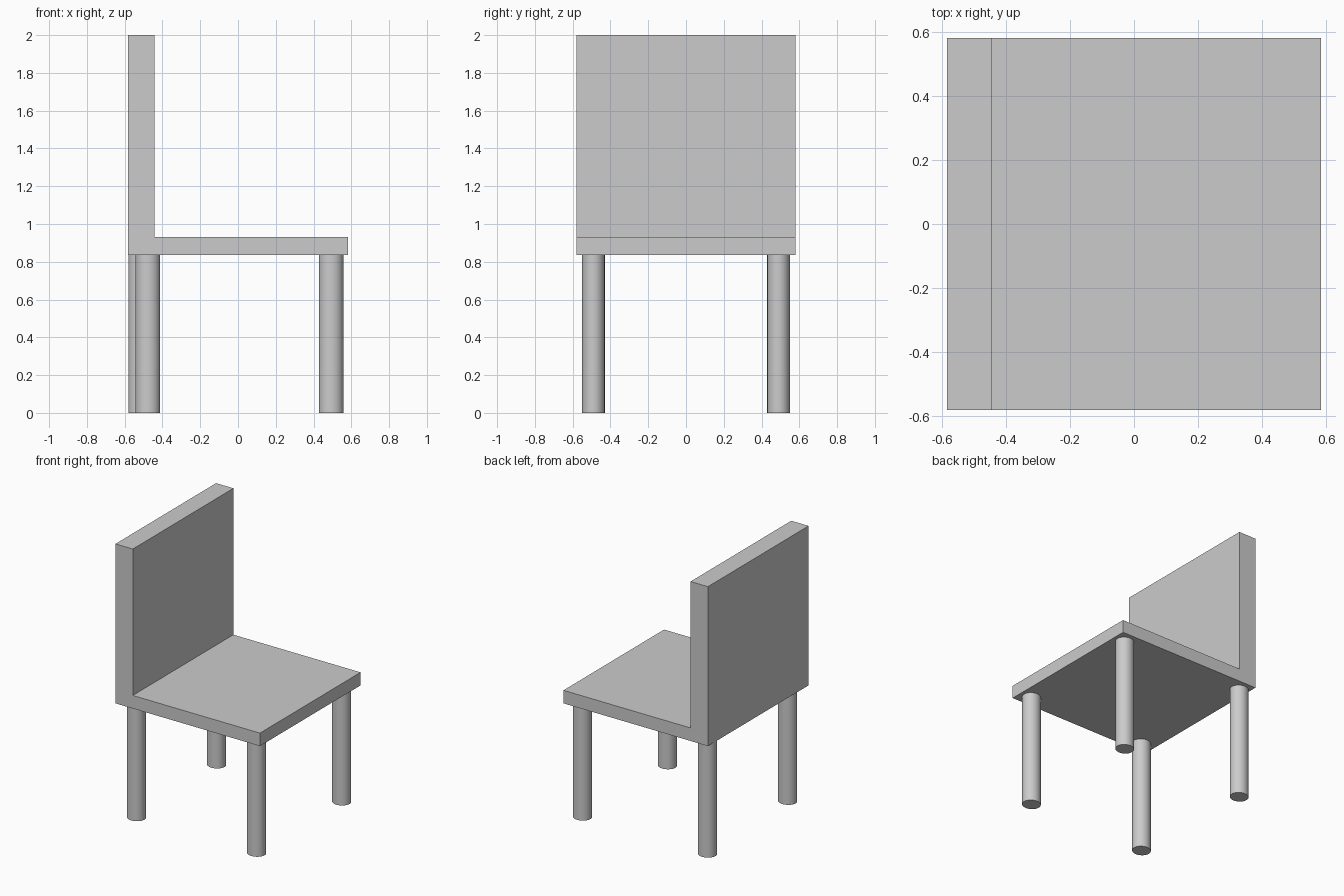
import bpy, bmesh

if "Cube" in bpy.data.objects:
    bpy.data.objects.remove(bpy.data.objects["Cube"])

W, D = 0.583, 0.58          # half width (x) and half depth (y)
SEAT_Z, SEAT_TOP = 0.837, 0.932

# Seat and backrest: one L-shaped profile extruded along y
profile = [(-W, SEAT_Z), (W, SEAT_Z), (W, SEAT_TOP),
           (-0.443, SEAT_TOP), (-0.443, 2.0), (-W, 2.0)]
bm = bmesh.new()
face = bm.faces.new([bm.verts.new((x, -D, z)) for x, z in profile])
ext = bmesh.ops.extrude_face_region(bm, geom=[face])
bmesh.ops.translate(bm, vec=(0, 2 * D, 0),
                    verts=[v for v in ext["geom"] if isinstance(v, bmesh.types.BMVert)])
bmesh.ops.recalc_face_normals(bm, faces=bm.faces)
mesh = bpy.data.meshes.new("seat_and_backrest")
bm.to_mesh(mesh)
bm.free()
bpy.context.collection.objects.link(bpy.data.objects.new("seat_and_backrest", mesh))


# Legs: slightly oval cylinders with smooth sides
def leg(name, x, y, rx=0.065, ry=0.06):
    bpy.ops.mesh.primitive_cylinder_add(vertices=48, radius=1, depth=SEAT_Z,
                                        location=(x, y, SEAT_Z / 2))
    ob = bpy.context.object
    ob.name = name
    ob.scale = (rx, ry, 1)
    bpy.ops.object.transform_apply(location=False, rotation=False, scale=True)
    bpy.ops.object.shade_smooth_by_angle()


leg("near_back_leg", -0.477, -0.49)
leg("far_back_leg", -0.516, 0.49)
leg("near_front_leg", 0.493, -0.49)
leg("far_front_leg", 0.493, 0.49)
